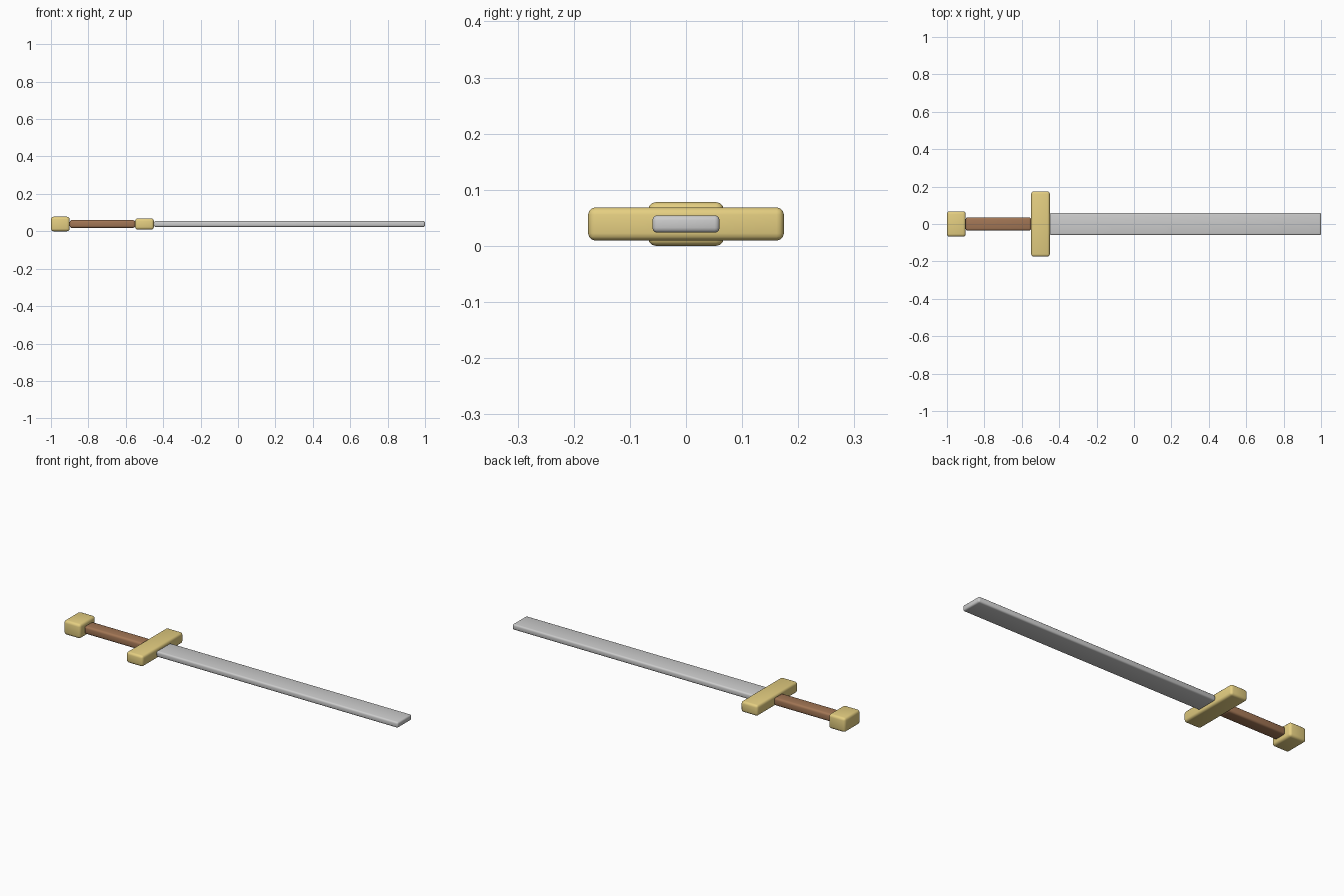
import bpy

if "Cube" in bpy.data.objects:
    bpy.data.objects.remove(bpy.data.objects["Cube"])

MID_Z = 0.039  # shared centre line of all parts


def material(name, color):
    m = bpy.data.materials.new(name)
    m.diffuse_color = (*color, 1)
    m.use_nodes = True
    m.node_tree.nodes["Principled BSDF"].inputs["Base Color"].default_value = m.diffuse_color
    return m


def rounded_bar(name, x0, x1, width, height, radius, mat=None):
    bpy.ops.mesh.primitive_cube_add(size=1, location=((x0 + x1) / 2, 0, MID_Z))
    ob = bpy.context.object
    ob.name = name
    ob.scale = (x1 - x0, width, height)
    bpy.ops.object.transform_apply(location=False, rotation=False, scale=True)
    bev = ob.modifiers.new("rounding", 'BEVEL')
    bev.width = radius
    bev.segments = 3
    bpy.ops.object.modifier_apply(modifier=bev.name)
    bpy.ops.object.shade_smooth_by_angle()
    if mat:
        ob.data.materials.append(mat)
    return ob


gold = material("gold", (0.78, 0.62, 0.22))
brown = material("leather", (0.36, 0.18, 0.09))

# Hilt
rounded_bar("pommel", -1.0, -0.9, 0.135, 0.078, 0.014, gold)
rounded_bar("grip", -0.9, -0.55, 0.07, 0.042, 0.011, brown)
rounded_bar("crossguard", -0.55, -0.45, 0.349, 0.059, 0.013, gold)

# Blade
rounded_bar("blade", -0.45, 1.0, 0.12, 0.031, 0.009)
